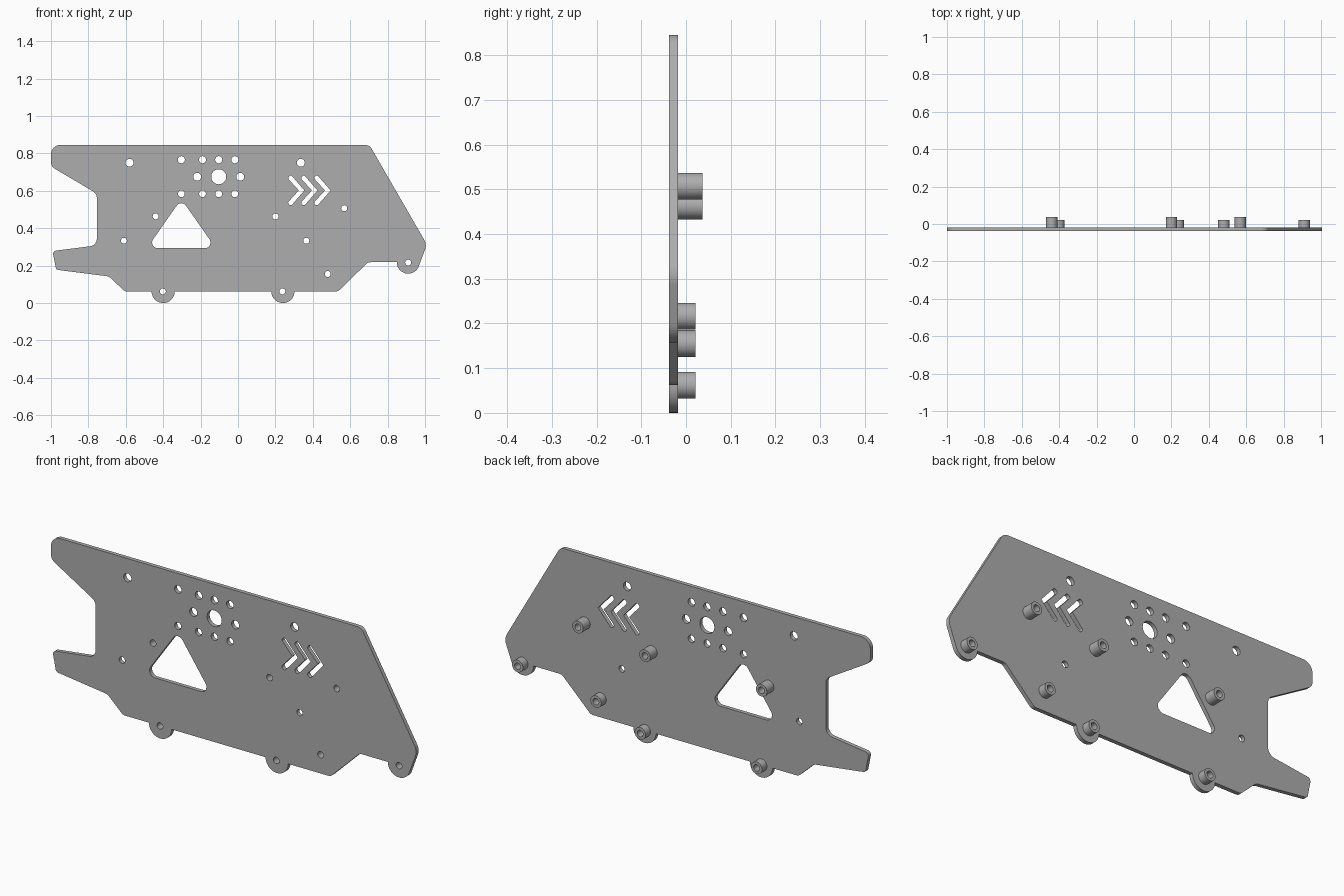
import bpy
import bmesh
from math import cos, sin, pi, tan
from mathutils import Vector

cube = bpy.data.objects.get("Cube")
if cube:
    bpy.data.objects.remove(cube, do_unlink=True)

grey = bpy.data.materials.new("plain grey")
grey.use_nodes = True
GREY = (0.42, 0.42, 0.42, 1)
grey.diffuse_color = GREY
grey.node_tree.nodes["Principled BSDF"].inputs["Base Color"].default_value = GREY


def arc(x, z, r, start=0, end=2 * pi, n=32, closed=True):
    """Points along an arc; a closed circle leaves out the repeated end."""
    count = n if closed else n + 1
    return [(x + r * cos(start + (end - start) * i / n),
             z + r * sin(start + (end - start) * i / n)) for i in range(count)]


def rounded(corners, steps=8):
    """Polygon from (x, z, radius) corners, each filleted with its radius."""
    out = []
    for i, (x, z, *rad) in enumerate(corners):
        p = Vector((x, z))
        if not rad:
            out.append((x, z))
            continue
        a = (Vector(corners[i - 1][:2]) - p).normalized()
        b = (Vector(corners[(i + 1) % len(corners)][:2]) - p).normalized()
        half = a.angle(b) / 2
        centre = p + (a + b).normalized() * rad[0] / sin(half)
        u = p + a * rad[0] / tan(half) - centre
        v = p + b * rad[0] / tan(half) - centre
        for k in range(steps + 1):
            d = u.lerp(v, k / steps).normalized() * rad[0]
            out.append(tuple(centre + d))
    return out


def extrude_profile(name, loops, y0, y1):
    """Fill the first loop, with the others as holes, from y0 to y1."""
    curve = bpy.data.curves.new(name, "CURVE")
    curve.dimensions = "2D"
    curve.fill_mode = "BOTH"
    curve.extrude = (y1 - y0) / 2
    for loop in loops:
        spline = curve.splines.new("POLY")
        spline.points.add(len(loop) - 1)
        for point, (x, z) in zip(spline.points, loop):
            point.co = (x, z, 0, 1)
        spline.use_cyclic_u = True
    obj = bpy.data.objects.new(name, curve)
    bpy.context.collection.objects.link(obj)
    obj.rotation_euler.x = pi / 2
    obj.location.y = (y0 + y1) / 2
    bpy.ops.object.select_all(action="DESELECT")
    obj.select_set(True)
    bpy.context.view_layer.objects.active = obj
    bpy.ops.object.convert(target="MESH")
    obj = bpy.context.object
    bm = bmesh.new()
    bm.from_mesh(obj.data)
    bmesh.ops.remove_doubles(bm, verts=bm.verts, dist=0.0001)
    bmesh.ops.recalc_face_normals(bm, faces=bm.faces)
    bm.to_mesh(obj.data)
    bm.free()
    obj.data.materials.clear()
    obj.data.materials.append(grey)
    bpy.ops.object.shade_smooth_by_angle(angle=0.6)
    return obj


FRONT, BACK = -0.038, -0.018
SHORT, TALL = 0.021, 0.037
BORE = 0.016

# Outer outline, clockwise from the top corner, with three round lugs below
outline = [(-1, 0.845, 0.05), (0.703, 0.845, 0.04), (1.01, 0.313, 0.06)]
outline += arc(0.91, 0.218, 0.061, -0.25, -pi, 20, False)
outline += [(0.695, 0.218, 0.03), (0.535, 0.062, 0.03)]
for lug_x in (0.24, -0.40):
    outline += arc(lug_x, 0.062, 0.062, 0, -pi, 20, False)
outline += [(-0.605, 0.062, 0.03), (-0.69, 0.142, 0.04), (-0.972, 0.178, 0.015),
            (-0.992, 0.278, 0.018), (-0.755, 0.308, 0.04),
            (-0.755, 0.585, 0.04), (-1, 0.73, 0.04)]
loops = [rounded(outline)]

# Triangular window
loops.append(rounded([(-0.487, 0.293, 0.03), (-0.303, 0.556, 0.03),
                      (-0.119, 0.293, 0.03)]))

# Three chevron slots
MID = 0.602
for i in range(3):
    dx = 0.07 * i
    upper = [(0.265, 0.066), (0.282, 0.084)]
    loops.append(rounded(
        [(0.325 + dx, MID)]
        + [(x + dx, MID + h, 0.01) for x, h in upper]
        + [(0.355 + dx, MID)]
        + [(x + dx, MID - h, 0.01) for x, h in reversed(upper)]))

# Motor hole and the small holes around it
loops.append(arc(-0.103, 0.675, 0.04))
for x in (-0.303, -0.19, -0.103, -0.017):
    loops.append(arc(x, 0.766, 0.019))
    loops.append(arc(x, 0.584, 0.018))
for x in (-0.218, 0.012):
    loops.append(arc(x, 0.675, 0.021))

# Loose screw holes
for x in (-0.58, 0.336):
    loops.append(arc(x, 0.75, 0.021))
for x in (-0.61, 0.365):
    loops.append(arc(x, 0.333, BORE))

# Spacers on the back, each with a bore through the plate
spacers = [("tall", -0.44, 0.463, TALL), ("tall", 0.20, 0.463, TALL),
           ("tall", 0.568, 0.507, TALL), ("short", -0.402, 0.062, SHORT),
           ("short", 0.237, 0.062, SHORT), ("short", 0.48, 0.155, SHORT),
           ("short", 0.91, 0.216, SHORT)]
for i, (kind, x, z, top) in enumerate(spacers):
    loops.append(arc(x, z, BORE))
    extrude_profile(f"{kind}_spacer_{i + 1}",
                    [arc(x, z, 0.03), arc(x, z, BORE)], BACK, top)

extrude_profile("side_plate", loops, FRONT, BACK)
